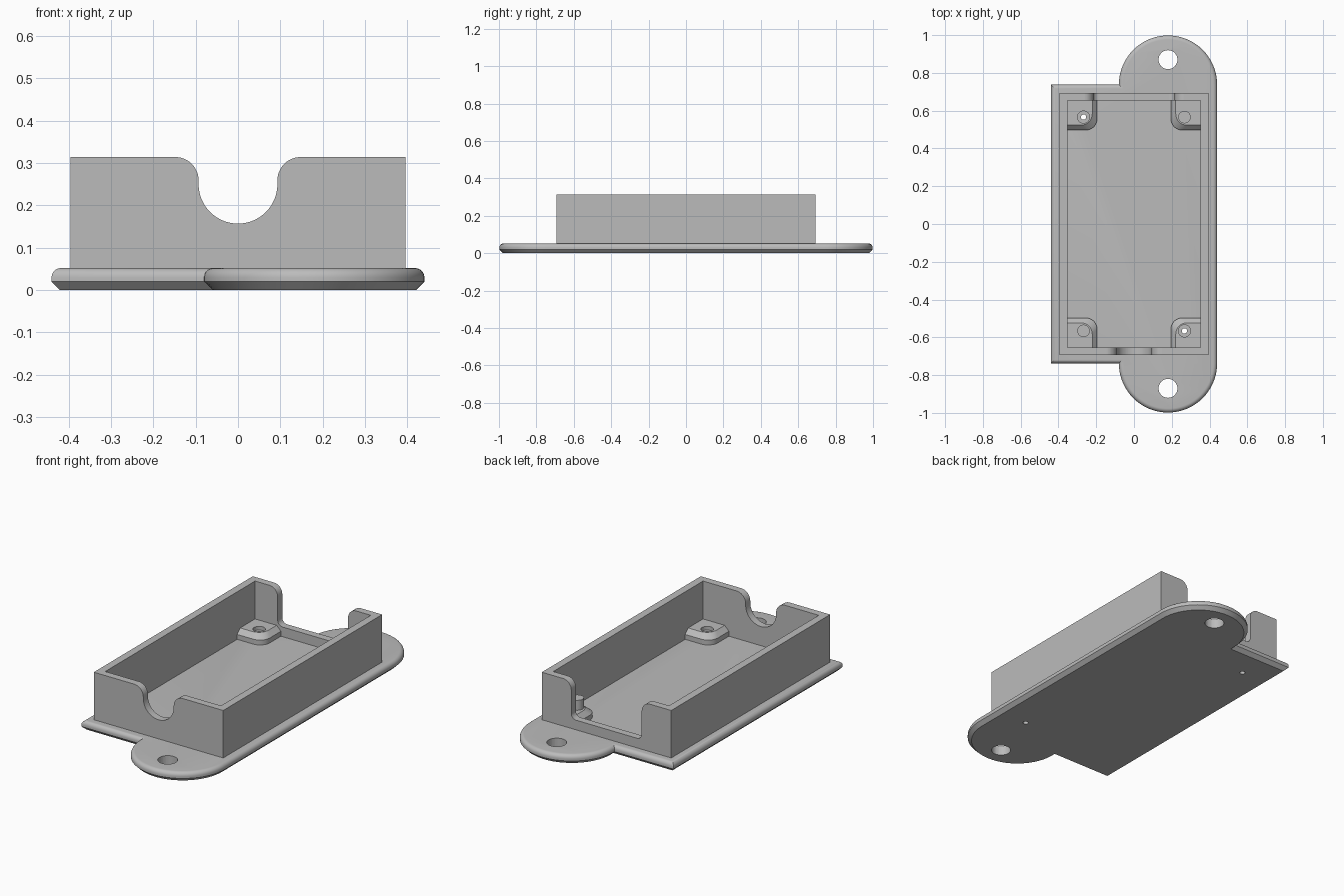
import bpy, bmesh
from math import pi, sin, cos, asin, radians

cube = bpy.data.objects.get("Cube")
if cube:
    bpy.data.objects.remove(cube, do_unlink=True)

grey = bpy.data.materials.new("light grey plastic")
grey.use_nodes = True
GREY = (0.5, 0.5, 0.5, 1)
grey.diffuse_color = GREY
grey.node_tree.nodes["Principled BSDF"].inputs["Base Color"].default_value = GREY

HX, HY = 0.44, 0.738       # plate half size
EAR_X, EAR_R = 0.18, 0.26  # ear centre and radius
FLOOR, TOP = 0.052, 0.314
PAD_TOP = 0.105
SUNK = FLOOR - 0.01        # hidden overlap with the plate


def loft(name, rings):
    """Skin a stack of equal-length point rings and cap both ends."""
    bm = bmesh.new()
    rows = [[bm.verts.new(p) for p in ring] for ring in rings]
    n = len(rows[0])
    for a, b in zip(rows, rows[1:]):
        for i in range(n):
            j = (i + 1) % n
            bm.faces.new((a[i], a[j], b[j], b[i]))
    bm.faces.new(rows[0][::-1])
    bm.faces.new(rows[-1])
    bmesh.ops.recalc_face_normals(bm, faces=bm.faces)
    mesh = bpy.data.meshes.new(name)
    bm.to_mesh(mesh)
    bm.free()
    mesh.materials.append(grey)
    obj = bpy.data.objects.new(name, mesh)
    bpy.context.collection.objects.link(obj)
    return obj


def arc(cx, cy, r, a0, a1, n=10):
    return [(cx + r * cos(a0 + (a1 - a0) * i / n),
             cy + r * sin(a0 + (a1 - a0) * i / n)) for i in range(n + 1)]


def box(name, hx, hy, z0, z1):
    pts = [(-hx, -hy), (hx, -hy), (hx, hy), (-hx, hy)]
    return loft(name, [[(x, y, z) for x, y in pts] for z in (z0, z1)])


def rod(name, x, y, r, z0, z1):
    pts = arc(x, y, r, 0, 2 * pi, 40)[:-1]
    return loft(name, [[(px, py, z) for px, py in pts] for z in (z0, z1)])


def cut(obj, cutters):
    for c in cutters:
        m = obj.modifiers.new("cut", 'BOOLEAN')
        m.operation, m.solver, m.object = 'DIFFERENCE', 'EXACT', c
        c.hide_render = True
        c.hide_set(True)


# base plate with two round ears, chamfered below and rounded above
def plate_ring(d, z):
    r = EAR_R - d
    half = arc(EAR_X, HY, r, 0, pi + asin(d / r), 40) + [(d - HX, HY - d)]
    return [(x, y, z) for x, y in half] + [(x, -y, z) for x, y in half[::-1]]


FILLET = 0.022
rings = [plate_ring(0.02, 0), plate_ring(0, 0.02)]
rings += [plate_ring(FILLET * (1 - cos(a)), FLOOR - FILLET * (1 - sin(a)))
          for a in [radians(15 * k) for k in range(7)]]
plate = loft("base_plate", rings)
cut(plate, [rod("ear_hole_cutter", EAR_X, s * 0.87, 0.05, -0.1, 0.2) for s in (1, -1)])


# walls with a cable notch at each end
def notch(name, half, low, r_low, r_top, y):
    side = arc(half + r_top, TOP - r_top, r_top, pi / 2, pi, 12)
    side += arc(half - r_low, low + r_low, r_low, 0, -pi / 2, 20)
    side.insert(0, (half + r_top, TOP + 0.1))
    if r_low == half:
        side.pop()
        side.append((0.0005, low))
    pts = side + [(-x, z) for x, z in side[::-1]]
    return loft(name, [[(x, y + t, z) for x, z in pts] for t in (-0.1, 0.1)])


walls = box("walls", 0.395, 0.693, SUNK, TOP)
cut(walls, [box("cavity_cutter", 0.353, 0.653, 0, 0.5),
            notch("front_notch_cutter", 0.093, 0.157, 0.093, 0.055, -0.68),
            notch("back_notch_cutter", 0.215, PAD_TOP, 0.03, 0.05, 0.68)])


# corner pads: two carry pegs, two have screw holes through the plate
def pad_ring(sx, sy, d, z):
    x0, y0, r = 0.195 + d, 0.497 + d, 0.06
    pts = [(0.365, 0.665), (x0, 0.665)]
    pts += arc(x0 + r, y0 + r, r, pi, 1.5 * pi) + [(0.365, y0)]
    return [(sx * x, sy * y, z) for x, y in pts]


pads, pegs = [], []
for sx, side in ((1, "left"), (-1, "right")):
    for sy, end in ((1, "back"), (-1, "front")):
        name = f"{end}_{side}"
        px, py = sx * 0.267, sy * 0.566
        pad = loft(name + "_pad", [pad_ring(sx, sy, 0, SUNK),
                                   pad_ring(sx, sy, 0, PAD_TOP - 0.026),
                                   pad_ring(sx, sy, 0.026, PAD_TOP)])
        pads.append(pad)
        if sx == sy:
            pegs.append(rod(name + "_peg", px, py, 0.033, PAD_TOP - 0.01, PAD_TOP + 0.055))
        else:
            drill = rod(name + "_drill_cutter", px, py, 0.014, -0.1, 0.3)
            sink = rod(name + "_bore_cutter", px, py, 0.032, PAD_TOP - 0.02, 0.3)
            cut(pad, [drill, sink])
            cut(plate, [drill])

# smooth shading with sharp edges kept
bpy.ops.object.select_all(action='DESELECT')
for obj in [plate, walls] + pads + pegs:
    obj.select_set(True)
    bpy.context.view_layer.objects.active = obj
    bpy.ops.object.shade_smooth_by_angle(angle=radians(30))
    obj.select_set(False)
